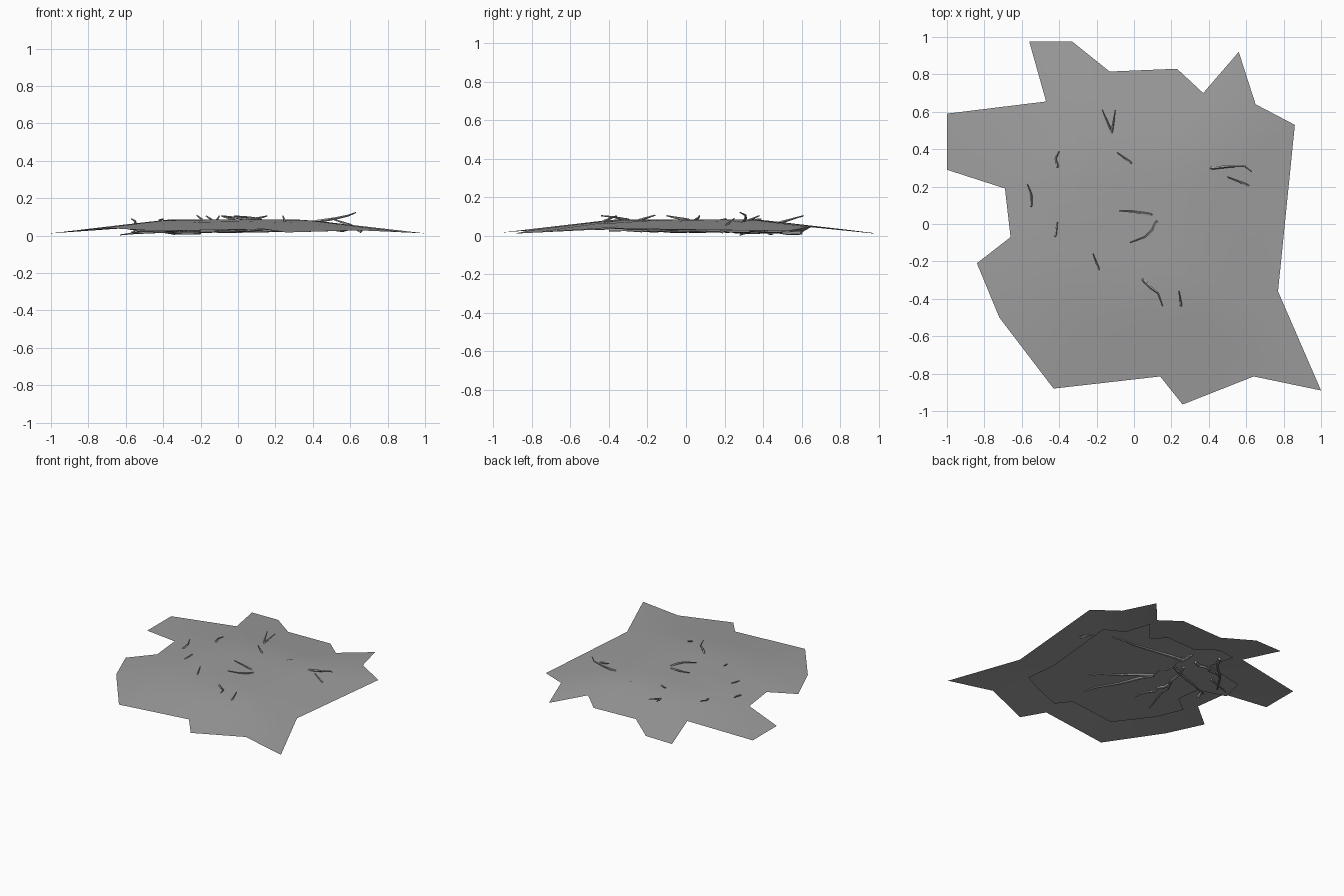
import bpy, bmesh, math, random
from mathutils import Vector

if "Cube" in bpy.data.objects:
    bpy.data.objects.remove(bpy.data.objects["Cube"])

random.seed(4)

OUTLINE = [(-.56, .975), (-.33, .975), (-.13, .815), (.23, .83), (.37, .70), (.56, .92),
           (.65, .64), (.86, .53), (.77, -.36), (1, -.89), (.64, -.815), (.26, -.965),
           (.14, -.815), (-.43, -.88), (-.72, -.50), (-.84, -.21), (-.66, -.07),
           (-.69, .19), (-1, .29), (-1, .59), (-.47, .655)]


def material(name, v):
    m = bpy.data.materials.new(name)
    m.diffuse_color = (v, v, v, 1)
    m.use_nodes = True
    m.node_tree.nodes["Principled BSDF"].inputs["Base Color"].default_value = m.diffuse_color
    return m


SOIL = material("dark_soil", .34)


def finish(bm, name):
    me = bpy.data.meshes.new(name)
    bm.to_mesh(me)
    bm.free()
    me.materials.append(SOIL)
    bpy.context.collection.objects.link(bpy.data.objects.new(name, me))


def sheet(name, outline, fractions, height):
    """Jagged sheet made of concentric copies of the outline."""
    bm = bmesh.new()
    centre = bm.verts.new((0, 0, height(0, 0)))
    rings = [[bm.verts.new((x * f, y * f, height(x * f, y * f))) for x, y in outline]
             for f in fractions]
    n = len(outline)
    for i in range(n):
        j = (i + 1) % n
        bm.faces.new((centre, rings[0][j], rings[0][i]))
        for a, b in zip(rings, rings[1:]):
            bm.faces.new((a[i], a[j], b[j], b[i]))
    bm.normal_update()
    if sum(f.normal.z for f in bm.faces) < 0:
        bmesh.ops.reverse_faces(bm, faces=bm.faces)
    for f in bm.faces:
        f.smooth = True
    finish(bm, name)


def dome(x, y):
    m = .75 * max(abs(x), abs(y)) + .25 * math.hypot(x, y)
    return max(.012, .085 - max(0, m - .38) * .115)


# Upper soil crust and the smaller layer below it
sheet("soil_crust", OUTLINE, [.2, .38, .55, .7, .85, 1], dome)
inner = []
for x, y in OUTLINE:
    k = min(.7, .76 / math.hypot(x, y))
    inner.append((x * k, y * k))
sheet("lower_soil_layer", inner, [.5, 1], lambda x, y: .036 - .008 * math.hypot(x, y))


def root(name, pts, r=.011, tip=.35):
    """Tapered five-sided strand through the given points."""
    bm = bmesh.new()
    pts = [Vector(p) for p in pts]
    rings = []
    for k, p in enumerate(pts):
        d = pts[min(k + 1, len(pts) - 1)] - pts[max(k - 1, 0)]
        side = d.cross(Vector((0, 0, 1))).normalized()
        up = side.cross(d).normalized()
        rad = r * (1 - (1 - tip) * k / (len(pts) - 1))
        rings.append([bm.verts.new(p + rad * (side * math.cos(a) + up * math.sin(a)))
                      for a in (math.tau * s / 5 for s in range(5))])
    for a, b in zip(rings, rings[1:]):
        for s in range(5):
            t = (s + 1) % 5
            bm.faces.new((a[s], a[t], b[t], b[s]))
    bm.faces.new(rings[0])
    bm.faces.new(rings[-1])
    bmesh.ops.recalc_face_normals(bm, faces=bm.faces)
    finish(bm, name)


def wavy(a, b, z, n=6, w=.017):
    """Slightly crooked path between two plan points."""
    out = []
    for k in range(n + 1):
        t = k / n
        j = w if 0 < k < n else 0
        out.append((a[0] + (b[0] - a[0]) * t + random.uniform(-j, j),
                    a[1] + (b[1] - a[1]) * t + random.uniform(-j, j),
                    z + random.uniform(-.004, .004) * (j > 0)))
    return out


# Long roots hanging on the underside
RUNS = [((-.12, .50), (-.10, .10)), ((-.10, .10), (.13, -.40)), ((-.13, .40), (.48, .33)),
        ((-.19, .33), (-.38, -.28)), ((-.12, .30), (-.55, .13)), ((-.30, .60), (-.57, .25)),
        ((-.20, .45), (-.46, .40)), ((-.10, .10), (.25, -.20)), ((-.27, .07), (-.20, -.22))]
for i, (a, b) in enumerate(RUNS):
    root(f"under_root_{i}", wavy(a, b, .018 if i in (5, 6) else .027), r=.012)
root("low_root", [(-.45, .33, .02), (-.55, .30, .013), (-.63, .28, .004)], r=.008)

# Root tips breaking through the top: plan path, tip height
TIPS = [([(-.12, .49), (-.17, .61)], .105), ([(-.12, .49), (-.10, .61)], .105),
        ([(-.02, .33), (-.09, .38)], .105), ([(.09, .05), (0, .065), (-.08, .07)], .105),
        ([(.12, .01), (.10, -.03), (.06, -.07), (-.02, -.10)], .105),
        ([(.05, -.30), (.09, -.34), (.13, -.37), (.155, -.44)], .105),
        ([(.25, -.43), (.24, -.36)], .105), ([(-.19, -.24), (-.22, -.16)], .108),
        ([(-.55, .10), (-.55, .16), (-.57, .21)], .09),
        ([(-.41, .31), (-.42, .35), (-.40, .39)], .088),
        ([(-.42, -.06), (-.41, .01)], .088), ([(.60, .21), (.50, .25)], .09),
        ([(.42, .30), (.52, .31), (.59, .31), (.63, .28)], .123)]
for i, (path, top) in enumerate(TIPS):
    x0, y0 = path[0]
    low = dome(x0, y0) - .002
    n = len(path) - 1
    dx, dy = path[1][0] - x0, path[1][1] - y0
    pts = [(x0 - dx * .6, y0 - dy * .6, low - .035)]
    pts += [(x, y, low + (top - low) * k / n) for k, (x, y) in enumerate(path)]
    root(f"root_tip_{i}", pts, r=.011, tip=.3)
